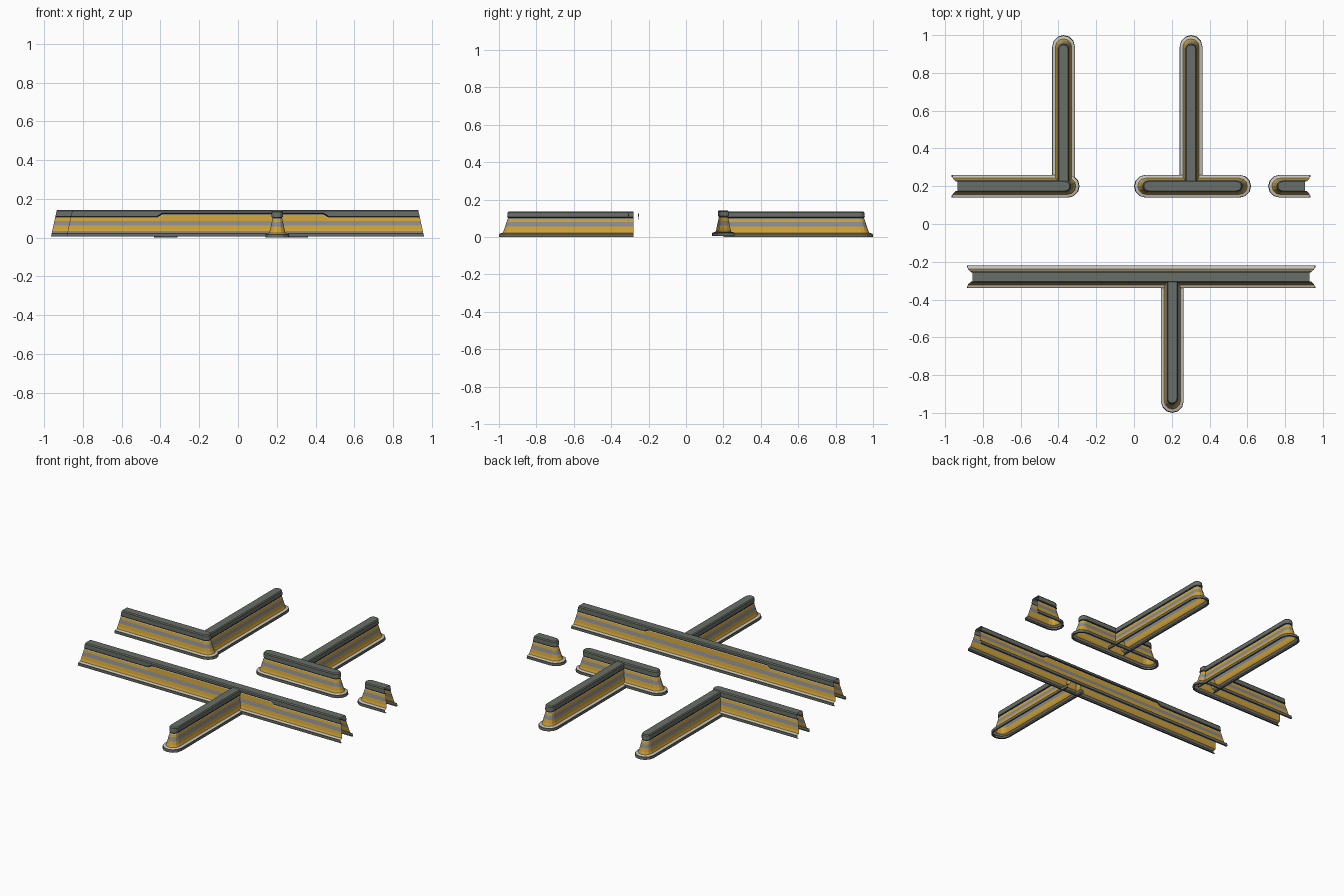
import bpy
import bmesh
from math import cos, sin, pi
from mathutils import Matrix, Vector

old = bpy.data.objects.get("Cube")
if old:
    bpy.data.objects.remove(old, do_unlink=True)


def material(name, rgb):
    m = bpy.data.materials.new(name)
    m.use_nodes = True
    m.diffuse_color = (*rgb, 1)
    m.node_tree.nodes["Principled BSDF"].inputs["Base Color"].default_value = (*rgb, 1)
    return m


MATS = [
    material("base_grey", (0.14, 0.15, 0.13)),
    material("light_grey", (0.56, 0.55, 0.50)),
    material("yellow", (0.62, 0.36, 0.04)),
    material("steel_grey", (0.25, 0.26, 0.28)),
    material("groove_black", (0.01, 0.01, 0.01)),
    material("cap_grey", (0.14, 0.16, 0.135)),
]
BASE, LIGHT, YELLOW, STEEL, GROOVE, CAP = range(len(MATS))

# Wall cross-section: half width, height, colour of the band below, follows lip
PROFILE = [
    (0.050, 0.000, BASE, False),
    (0.060, 0.000, BASE, False),
    (0.060, 0.017, BASE, False),
    (0.057, 0.019, BASE, False),
    (0.043, 0.023, LIGHT, False),
    (0.038, 0.036, YELLOW, False),
    (0.034, 0.057, YELLOW, False),
    (0.029, 0.080, STEEL, False),
    (0.026, 0.096, YELLOW, True),
    (0.025, 0.099, LIGHT, True),
    (0.024, 0.105, GROOVE, True),
    (0.029, 0.107, CAP, True),
    (0.029, 0.132, CAP, False),
    (0.024, 0.138, CAP, False),
]
RADIUS = 0.06
ARC_STEPS = 6
LIP_RISE = 0.015


def end_points(kind, at, sign, h, z):
    """Plan points of one wall end, running counter-clockwise."""
    if kind == "round":
        # Rounded noses lean back slightly with height
        c = at - sign * (RADIUS + 0.12 * z)
        angles = [pi * (i / ARC_STEPS - 0.5) for i in range(ARC_STEPS + 1)]
        return [(c + sign * h * cos(a), sign * h * sin(a)) for a in angles]
    # Open mating ends lean inward with height; butt ends are square
    x = at - sign * (0.22 * z if kind == "open" else 0)
    return [(x, -sign * h), (x, sign * h)]


def wall(name, start, end, kinds, place, raised=()):
    """Hollow wall along local x, with an optional stretch of raised cap lip."""
    bm = bmesh.new()
    rings = []
    for h, z, _, lip in PROFILE:
        first = end_points(kinds[1], end, 1, h, z)
        last = end_points(kinds[0], start, -1, h, z)
        pts = first + [(x, h) for x in reversed(raised)]
        pts += last + [(x, -h) for x in raised]
        ring = []
        for x, y in pts:
            rise = LIP_RISE if lip and raised and raised[1] <= x <= raised[2] else 0
            ring.append(bm.verts.new(place @ Vector((x, y, z + rise))))
        rings.append(ring)

    # Segments across unrounded ends stay open
    n = len(rings[0])
    skip = set()
    if kinds[1] != "round":
        skip.add(0)
    if kinds[0] != "round":
        skip.add(len(first) + len(raised))
    for (lower, upper), (_, _, colour, _) in zip(zip(rings, rings[1:]), PROFILE[1:]):
        for i in range(n):
            if i not in skip:
                j = (i + 1) % n
                f = bm.faces.new((lower[i], lower[j], upper[j], upper[i]))
                f.material_index = colour
    bm.faces.new(rings[-1]).material_index = CAP

    mesh = bpy.data.meshes.new(name)
    bm.to_mesh(mesh)
    bm.free()
    for m in MATS:
        mesh.materials.append(m)
    obj = bpy.data.objects.new(name, mesh)
    bpy.context.collection.objects.link(obj)


def along_x(y):
    return Matrix.Translation((0, y, 0.005))


def along_y(x):
    return Matrix.Translation((x, 0, 0)) @ Matrix.Rotation(pi / 2, 4, "Z")


# Long front wall and its stem
FRONT_Y, BACK_Y = -0.28, 0.2
wall("front_wall", -0.885, 0.96, ("open", "open"), along_x(FRONT_Y),
     (-0.415, -0.39, 0.44, 0.465))
wall("front_stem", -1, FRONT_Y, ("round", "butt"), along_y(0.203))

# Back row of walls
wall("back_right_wall", -0.965, -0.288, ("open", "round"), along_x(BACK_Y))
wall("back_middle_wall", 0, 0.62, ("round", "round"), along_x(BACK_Y))
wall("back_left_wall", 0.71, 0.935, ("round", "open"), along_x(BACK_Y))

# Back stems
for name, x in (("back_right_stem", -0.373), ("back_middle_stem", 0.302)):
    wall(name, BACK_Y, 1, ("butt", "round"), along_y(x))
